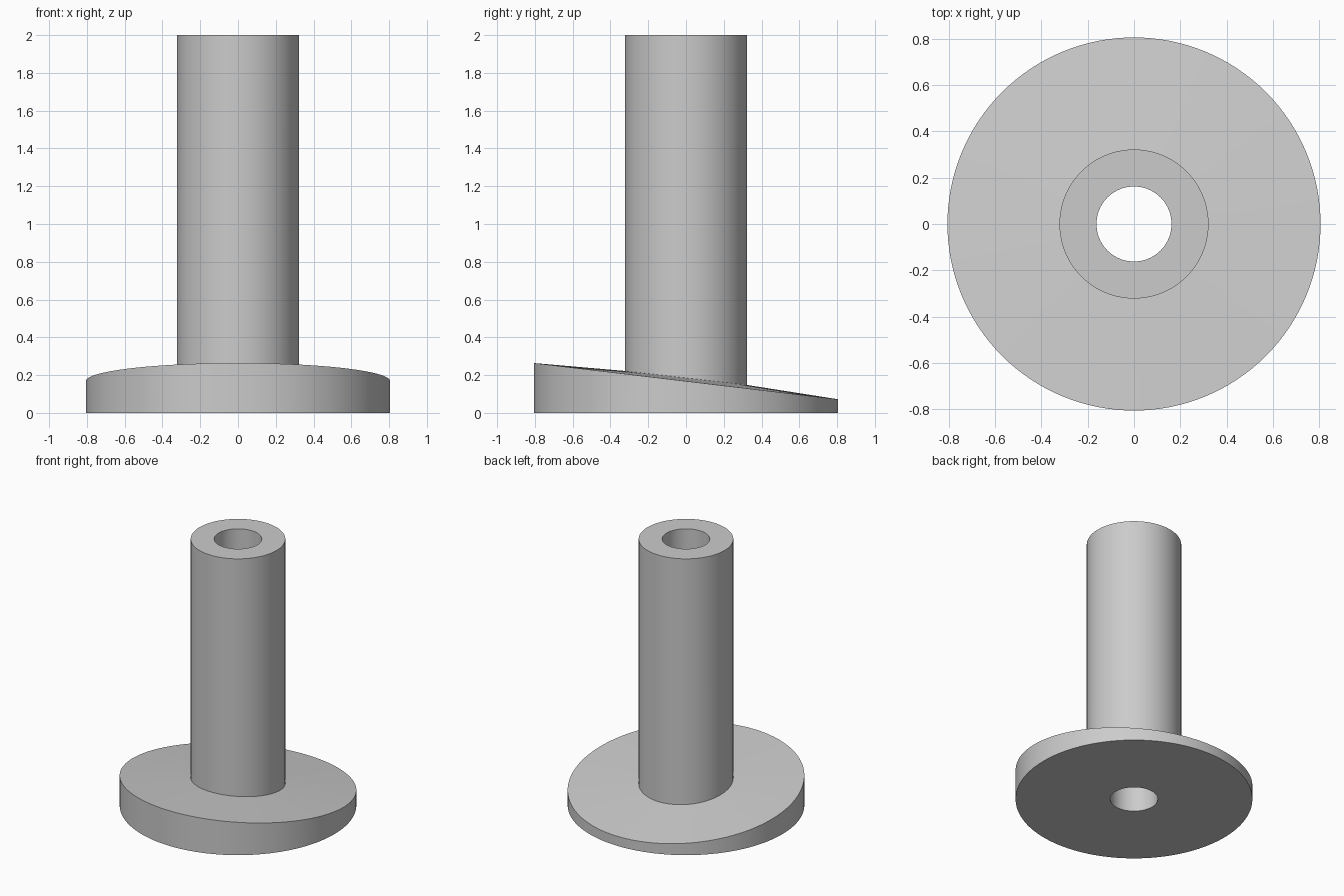
import bpy, bmesh, math

cube = bpy.data.objects.get("Cube")
if cube:
    bpy.data.objects.remove(cube, do_unlink=True)

SEGMENTS = 128

grey = bpy.data.materials.new("plain grey")
grey.use_nodes = True
colour = (0.6, 0.6, 0.6, 1)
grey.diffuse_color = colour
grey.node_tree.nodes["Principled BSDF"].inputs["Base Color"].default_value = colour

# Closed profile: radius, height, tilt of the ring along y
profile = [
    (0.162, 0, 0),            # bore, bottom
    (0.806, 0, 0),            # flange, bottom
    (0.806, 0.168, -0.119),   # flange, sloping rim
    (0.322, 0.185, -0.115),   # foot of the tube
    (0.322, 2, 0),            # tube, top
    (0.162, 2, 0),            # bore, top
]

# Sweep the profile around z
bm = bmesh.new()
rings = []
for radius, height, tilt in profile:
    ring = []
    for i in range(SEGMENTS):
        a = math.tau * i / SEGMENTS
        y = radius * math.sin(a)
        ring.append(bm.verts.new((radius * math.cos(a), y, height + tilt * y)))
    rings.append(ring)
for k, low in enumerate(rings):
    high = rings[(k + 1) % len(rings)]
    for i in range(SEGMENTS):
        j = (i + 1) % SEGMENTS
        bm.faces.new((low[i], low[j], high[j], high[i]))
bmesh.ops.recalc_face_normals(bm, faces=bm.faces)

mesh = bpy.data.meshes.new("flanged_tube")
bm.to_mesh(mesh)
bm.free()
mesh.materials.append(grey)
tube = bpy.data.objects.new("flanged_tube", mesh)
bpy.context.collection.objects.link(tube)

# Smooth the round walls, keep the rims sharp
bpy.ops.object.select_all(action="DESELECT")
tube.select_set(True)
bpy.context.view_layer.objects.active = tube
bpy.ops.object.shade_smooth_by_angle(angle=math.radians(30))
